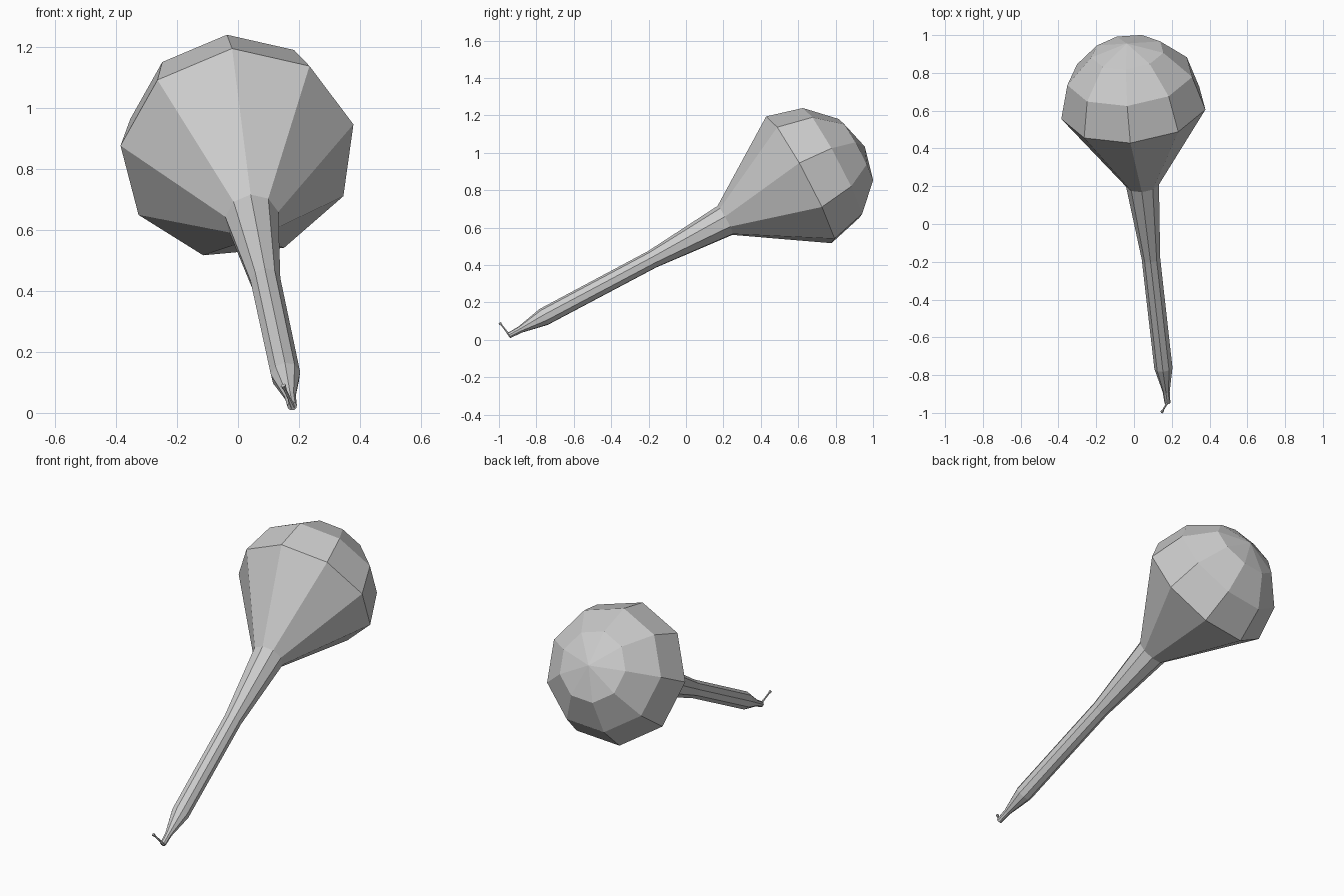
import bpy, bmesh
from math import sin, cos, pi, radians
from mathutils import Vector

if "Cube" in bpy.data.objects:
    bpy.data.objects.remove(bpy.data.objects["Cube"])

SIDES = 9
R = 0.39


def lathe(name, origin, axis, up, profile, sides):
    """Spin (distance, radius) points round an axis; radius 0 makes a pole."""
    d = Vector(axis).normalized()
    u = Vector(up)
    u = (u - d * u.dot(d)).normalized()
    v = d.cross(u)
    o = Vector(origin)
    bm = bmesh.new()
    rings = []
    for t, r in profile:
        n = 1 if r == 0 else sides
        rings.append([bm.verts.new(o + d * t + (u * cos(2 * pi * i / sides)
                      + v * sin(2 * pi * i / sides)) * r) for i in range(n)])
    for a, b in zip(rings, rings[1:]):
        for i in range(sides):
            j = (i + 1) % sides
            if len(b) == 1:
                bm.faces.new((a[i], a[j], b[0]))
            else:
                bm.faces.new((a[i], a[j], b[j], b[i]))
    for ring in (rings[0], rings[-1]):
        if len(ring) > 1:
            bm.faces.new(ring)
    bmesh.ops.recalc_face_normals(bm, faces=bm.faces)
    mesh = bpy.data.meshes.new(name)
    bm.to_mesh(mesh)
    bm.free()
    ob = bpy.data.objects.new(name, mesh)
    bpy.context.collection.objects.link(ob)
    return ob


# Gourd body: pinched tip, slim handle, flared cone and faceted dome
profile = [(-1.775, 0.016), (-1.707, 0.019), (-1.562, 0.049),
           (-0.902, 0.050), (-0.458, 0.089)]
profile += [(R * sin(radians(a)), R * cos(radians(a))) for a in (0, 30, 60)]
profile += [(R, 0)]
lathe("gourd_body", (0, 0.613, 0.851), (-0.1, 0.879, 0.467),
      (-0.02, -0.183, 0.349), profile, SIDES)

# Small stalk bent back from the handle tip, widening at its end
start, end = Vector((0.18, -0.94, 0.02)), Vector((0.148, -0.995, 0.09))
length = (end - start).length
lathe("stalk", start, end - start, (1, 0, 0),
      [(0, 0.009), (length * 0.4, 0.005), (length * 0.8, 0.005), (length, 0.009)], 6)
